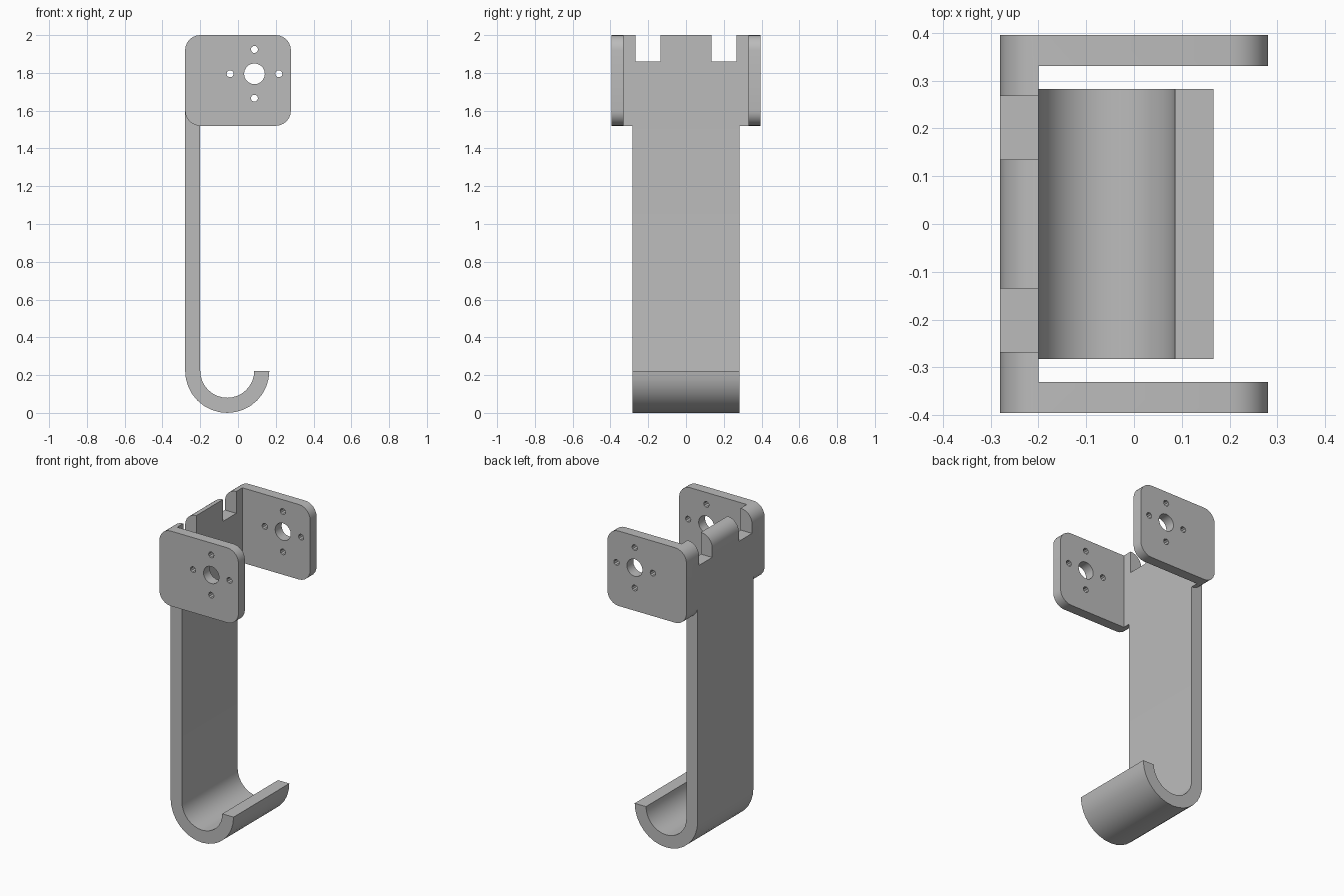
import bpy, math
from mathutils import Matrix

cube = bpy.data.objects.get("Cube")
if cube:
    bpy.data.objects.remove(cube, do_unlink=True)

import bmesh

# Plain grey metal
grey = bpy.data.materials.new("grey_metal")
grey.use_nodes = True
colour = (0.5, 0.5, 0.5, 1)
grey.diffuse_color = colour
grey.node_tree.nodes["Principled BSDF"].inputs["Base Color"].default_value = colour


def prism(name, outline, y0, y1):
    """Extrude an x-z outline from y0 to y1."""
    bm = bmesh.new()
    face = bm.faces.new([bm.verts.new((x, y0, z)) for x, z in outline])
    ext = bmesh.ops.extrude_face_region(bm, geom=[face])
    verts = [v for v in ext["geom"] if isinstance(v, bmesh.types.BMVert)]
    bmesh.ops.translate(bm, verts=verts, vec=(0, y1 - y0, 0))
    bmesh.ops.recalc_face_normals(bm, faces=bm.faces)
    mesh = bpy.data.meshes.new(name)
    bm.to_mesh(mesh)
    bm.free()
    mesh.materials.append(grey)
    obj = bpy.data.objects.new(name, mesh)
    bpy.context.collection.objects.link(obj)
    return obj


def arc(cx, cz, r, start, end, steps):
    angles = [math.radians(start + (end - start) * i / steps) for i in range(steps + 1)]
    return [(cx + r * math.cos(a), cz + r * math.sin(a)) for a in angles]


def rect(x0, x1, z0, z1):
    return [(x0, z0), (x1, z0), (x1, z1), (x0, z1)]


def combine(target, other, operation):
    mod = target.modifiers.new(operation.lower(), 'BOOLEAN')
    mod.operation = operation
    mod.solver = 'EXACT'
    mod.object = other
    bpy.context.view_layer.objects.active = target
    bpy.ops.object.modifier_apply(modifier=mod.name)
    bpy.data.objects.remove(other, do_unlink=True)


BACK, WALL, SIDE = -0.28, -0.20, 0.395
LOW, TOP, R = 1.52, 2.0, 0.08

# Rounded block that becomes the U-shaped bracket
outline = []
for cx, cz, start in ((-BACK - R, TOP - R, 0), (BACK + R, TOP - R, 90),
                      (BACK + R, LOW + R, 180), (-BACK - R, LOW + R, 270)):
    outline += arc(cx, cz, R, start, start + 90, 6)
bracket = prism("hook_bracket", outline, -SIDE, SIDE)

# Hollow between the two side plates
combine(bracket, prism("hollow", rect(WALL, 0.5, 1.4, 2.1), -0.33, 0.33), 'DIFFERENCE')

# Two notches in the top of the back wall
for s in (-1, 1):
    y0, y1 = sorted((s * 0.135, s * 0.268))
    combine(bracket, prism("notch", rect(-0.4, -0.1, 1.86, 2.1), y0, y1), 'DIFFERENCE')

# Bearing hole with four screw holes through both plates
hx, hz, d = 0.087, 1.795, 0.129
holes = [(hx, hz, 0.055, 20)]
holes += [(hx + d * dx, hz + d * dz, 0.019, 10)
          for dx, dz in ((1, 0), (-1, 0), (0, 1), (0, -1))]
for x, z, r, n in holes:
    circle = arc(x, z, r, 0, 360, n)[:-1]
    combine(bracket, prism("hole", circle, -0.5, 0.5), 'DIFFERENCE')

# Long strip ending in a half-round hook
cx, cz = -0.057, 0.223
profile = [(WALL, 1.7), (BACK, 1.7)]
profile += arc(cx, cz, 0.223, 180, 360, 16)
profile += arc(cx, cz, 0.143, 360, 180, 16)
combine(bracket, prism("strip", profile, -0.282, 0.282), 'UNION')

# Smooth curves, sharp edges
bpy.ops.object.select_all(action='DESELECT')
bracket.select_set(True)
bpy.context.view_layer.objects.active = bracket
bpy.ops.object.shade_smooth_by_angle(angle=math.radians(30))
